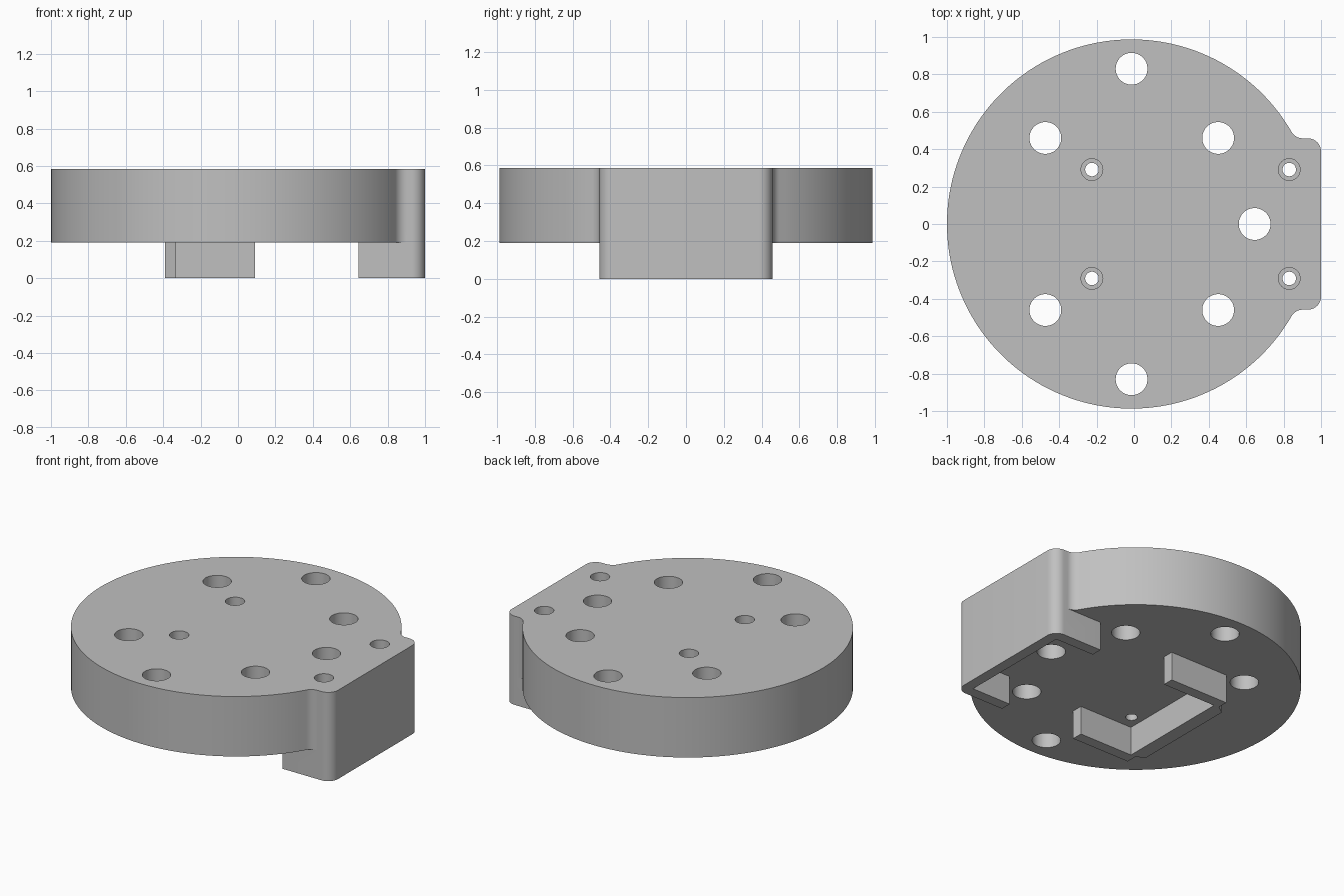
import bpy, bmesh, math

if "Cube" in bpy.data.objects:
    bpy.data.objects.remove(bpy.data.objects["Cube"], do_unlink=True)

grey = bpy.data.materials.new("plain grey")
grey.use_nodes = True
colour = (0.53, 0.53, 0.53, 1)
grey.diffuse_color = colour
grey.node_tree.nodes["Principled BSDF"].inputs["Base Color"].default_value = colour

CX, R = -0.013, 0.987        # disc centre and radius
BASE, TOP = 0.19, 0.585      # underside and top of the disc
HALF, ROUND = 0.458, 0.07    # half width of the tab, corner radius


def arc(cx, cy, r, a, b, n):
    return [(cx + r * math.cos(a + (b - a) * i / n),
             cy + r * math.sin(a + (b - a) * i / n)) for i in range(n + 1)]


def mirrored(half):
    """Close an outline of +y points by mirroring it across y = 0."""
    return half + [(x, -y) for x, y in reversed(half) if abs(y) > 1e-5]


def prism(name, outline, z0, z1):
    bm = bmesh.new()
    face = bm.faces.new([bm.verts.new((x, y, z0)) for x, y in outline])
    ext = bmesh.ops.extrude_face_region(bm, geom=[face])
    for v in ext["geom"]:
        if isinstance(v, bmesh.types.BMVert):
            v.co.z = z1
    bmesh.ops.recalc_face_normals(bm, faces=bm.faces)
    mesh = bpy.data.meshes.new(name)
    bm.to_mesh(mesh)
    bm.free()
    mesh.materials.append(grey)
    ob = bpy.data.objects.new(name, mesh)
    bpy.context.collection.objects.link(ob)
    return ob


def combine(target, tool, operation):
    mod = target.modifiers.new("combine", "BOOLEAN")
    mod.operation, mod.solver, mod.object = operation, "EXACT", tool
    bpy.context.view_layer.objects.active = target
    bpy.ops.object.modifier_apply(modifier=mod.name)
    bpy.data.objects.remove(tool, do_unlink=True)


def drill(target, x, y, r, z0, z1):
    circle = arc(x, y, r, 0, 2 * math.pi, 48)[:-1]
    combine(target, prism("drill", circle, z0, z1), "DIFFERENCE")


# Disc with a flat tab, blended by concave fillets
corner = arc(1 - ROUND, HALF - ROUND, ROUND, 0, math.pi / 2, 10)
fy = HALF + ROUND
fx = CX + math.sqrt((R + ROUND) ** 2 - fy ** 2)
angle = math.atan2(fy, fx - CX)
fillet = arc(fx, fy, ROUND, -math.pi / 2, angle - math.pi, 8)
rim = arc(CX, 0, R, angle, math.pi, 64)[1:]
rim[-1] = (CX - R, 0)
body = prism("mounting_disc", mirrored(corner + fillet + rim), BASE, TOP)

# U-shaped feet under the tab and the middle
tab_half = corner + [(0.645, HALF), (0.645, 0.386), (0.93, 0.386)]
tab_foot = prism("tab_foot", mirrored(tab_half), 0, BASE)
inner_half = [(-0.39, 0.35), (-0.335, 0.39), (-0.335, HALF),
              (0.09, HALF), (0.09, 0.386), (-0.3, 0.386)]
inner_foot = prism("inner_foot", mirrored(inner_half), 0, BASE)
for foot in (tab_foot, inner_foot):
    combine(body, foot, "UNION")

# Large through holes
large = [(0.645, 0)]
for s in (-1, 1):
    large += [(-0.474, s * 0.46), (0.45, s * 0.46), (CX, s * 0.83)]
for x, y in large:
    drill(body, x, y, 0.085, -0.1, 1)

# Small counterbored screw holes
for x in (-0.225, 0.83):
    for y in (-0.291, 0.291):
        drill(body, x, y, 0.036, -0.1, 1)
        drill(body, x, y, 0.058, 0.37, 1)

bpy.ops.object.select_all(action="DESELECT")
body.select_set(True)
bpy.context.view_layer.objects.active = body
bpy.ops.object.shade_smooth_by_angle(angle=math.radians(30))
